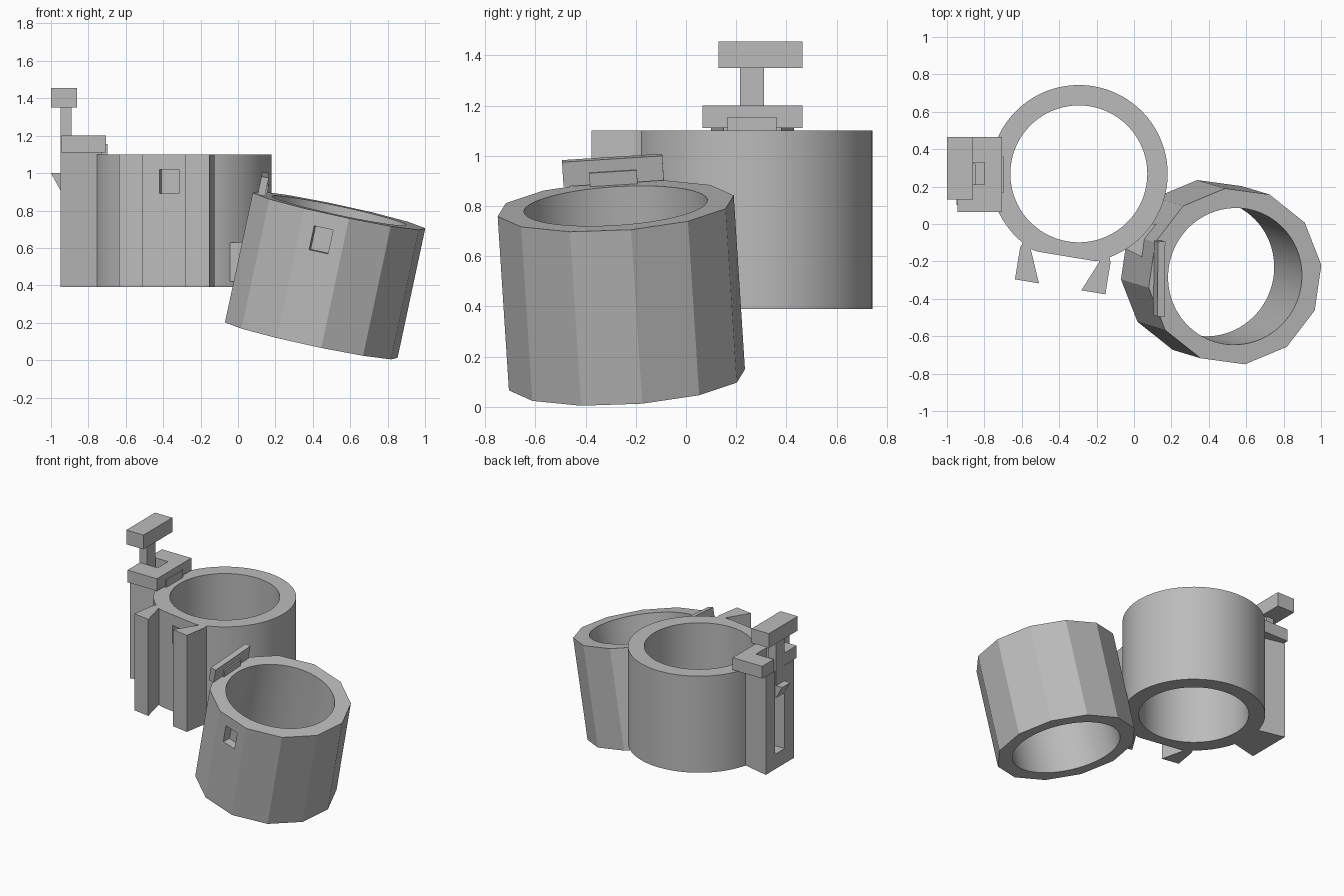
import bpy, bmesh, math
from mathutils import Matrix, Vector

if "Cube" in bpy.data.objects:
    bpy.data.objects.remove(bpy.data.objects["Cube"])

grey = bpy.data.materials.new("plain grey")
grey.use_nodes = True
colour = (0.5, 0.5, 0.5, 1)
grey.diffuse_color = colour
grey.node_tree.nodes["Principled BSDF"].inputs["Base Color"].default_value = colour

HEIGHT, OUTER, INNER = 0.71, 0.475, 0.366
FLAT = 0.446
FRONT = math.radians(-99.4)


def prism(name, profile, low, high, frame=Matrix(), axis="z"):
    """Extrude a profile along z, or an (x, z) profile along y."""
    def place(a, b, c):
        return Vector((a, b, c)) if axis == "z" else Vector((a, c, b))
    bm = bmesh.new()
    verts = [bm.verts.new(place(a, b, low)) for a, b in profile]
    face = bm.faces.new(verts)
    out = bmesh.ops.extrude_face_region(bm, geom=[face])
    moved = [v for v in out["geom"] if isinstance(v, bmesh.types.BMVert)]
    bmesh.ops.translate(bm, verts=moved, vec=place(0, 0, high - low))
    bmesh.ops.recalc_face_normals(bm, faces=bm.faces)
    mesh = bpy.data.meshes.new(name)
    bm.to_mesh(mesh)
    bm.free()
    mesh.materials.append(grey)
    obj = bpy.data.objects.new(name, mesh)
    bpy.context.collection.objects.link(obj)
    obj.matrix_world = frame
    return obj


def rect(x0, x1, y0, y1):
    return [(x0, y0), (x1, y0), (x1, y1), (x0, y1)]


def circle(radius, count, phase=0):
    return [(radius * math.cos(phase + math.tau * i / count),
             radius * math.sin(phase + math.tau * i / count)) for i in range(count)]


def cut(obj, cutter):
    cutter.hide_render = True
    bpy.context.view_layer.update()
    mod = obj.modifiers.new("cut", "BOOLEAN")
    mod.operation, mod.object, mod.solver = "DIFFERENCE", cutter, "EXACT"
    bpy.context.view_layer.objects.active = obj
    bpy.ops.object.modifier_apply(modifier=mod.name)
    bpy.data.objects.remove(cutter)


def sleeve(name, profile, frame, front, distance):
    """Hollow sleeve with a shallow square pocket in its front."""
    obj = prism(name, profile, 0, HEIGHT, frame)
    cut(obj, prism("bore_cutter", circle(INNER, 128), -0.1, HEIGHT + 0.1, frame))
    turn = frame @ Matrix.Rotation(front, 4, "Z")
    pocket = rect(distance - 0.06, distance + 0.1, -0.052, 0.052)
    cut(obj, prism("pocket_cutter", pocket, 0.5, 0.63, turn))
    bpy.ops.object.select_all(action="DESELECT")
    obj.select_set(True)
    bpy.context.view_layer.objects.active = obj
    bpy.ops.object.shade_smooth_by_angle(angle=math.radians(15))
    return obj


# Upright round sleeve with a flattened front
upright = Matrix.Translation((-0.295, 0.268, 0.39))
facing = Vector((math.cos(FRONT), math.sin(FRONT)))
outline = []
for p in circle(OUTER, 128):
    p = Vector(p)
    p -= facing * max(0, p.dot(facing) - FLAT)
    outline.append(tuple(p))
sleeve("round_sleeve", outline, upright, FRONT, FLAT)

# Pair of undercut rails on the flat front
rail_frame = upright @ Matrix.Rotation(FRONT, 4, "Z")
for side, name in ((1, "right_rail"), (-1, "left_rail")):
    shape = [(0.40, 0.185), (0.446, 0.185), (0.612, 0.115),
             (0.612, 0.245), (0.44, 0.245), (0.40, 0.23)]
    prism(name, [(x, y * side) for x, y in shape], 0, HEIGHT, rail_frame)

# Flared block on the side, grooved for the latch
prism("side_block_base", [(-0.73, 0.15), (-0.73, 0.38), (-0.95, 0.43), (-0.95, 0.10)],
      0.39, 0.5)
prism("side_block", [(-0.73, 0.15), (-0.73, 0.38), (-0.95, 0.43), (-0.95, 0.32),
                     (-0.85, 0.32), (-0.85, 0.21), (-0.95, 0.21), (-0.95, 0.10)],
      0.5, 1.11)

# Notched cap plate and its stop tab
prism("cap_plate", [(-0.705, 0.065), (-0.705, 0.465), (-0.945, 0.465), (-0.945, 0.33),
                    (-0.80, 0.33), (-0.80, 0.21), (-0.945, 0.21), (-0.945, 0.065)],
      1.11, 1.2)
prism("cap_tab", rect(-0.78, -0.698, 0.165, 0.36), 1.10, 1.155)

# Latch: stem, handle and hook
prism("latch_stem", rect(-0.95, -0.89, 0.215, 0.31), 0.91, 1.35)
prism("latch_handle", rect(-1.0, -0.86, 0.13, 0.465), 1.35, 1.455)
prism("latch_hook", [(-1.0, 1.0), (-0.94, 1.0), (-0.94, 0.91), (-0.95, 0.91)],
      0.215, 0.31, axis="y")

# Small wedge between the two sleeves
prism("side_wedge", [(-0.05, -0.13), (0.05, -0.18), (0.12, 0.0), (0.04, 0.0)], 0.42, 0.63)

# Leaning twelve-sided sleeve
lean = Vector((0.209, -0.063, 0.976)).normalized()
base = Vector((0.54, -0.28, 0.80)) - lean * HEIGHT
tilt = Vector((0, 0, 1)).rotation_difference(lean).to_matrix().to_4x4()
leaning = Matrix.Translation(base) @ tilt
phase = math.radians(7)
sleeve("faceted_sleeve", circle(OUTER, 12, phase), leaning,
       math.radians(-98), OUTER * math.cos(math.pi / 12))

# Plate and tab standing on the leaning rim
prism("rim_plate", rect(-0.445, -0.405, -0.205, 0.195), HEIGHT + 0.005, HEIGHT + 0.105, leaning)
prism("rim_tab", rect(-0.42, -0.396, -0.10, 0.09), HEIGHT - 0.005, HEIGHT + 0.055, leaning)
